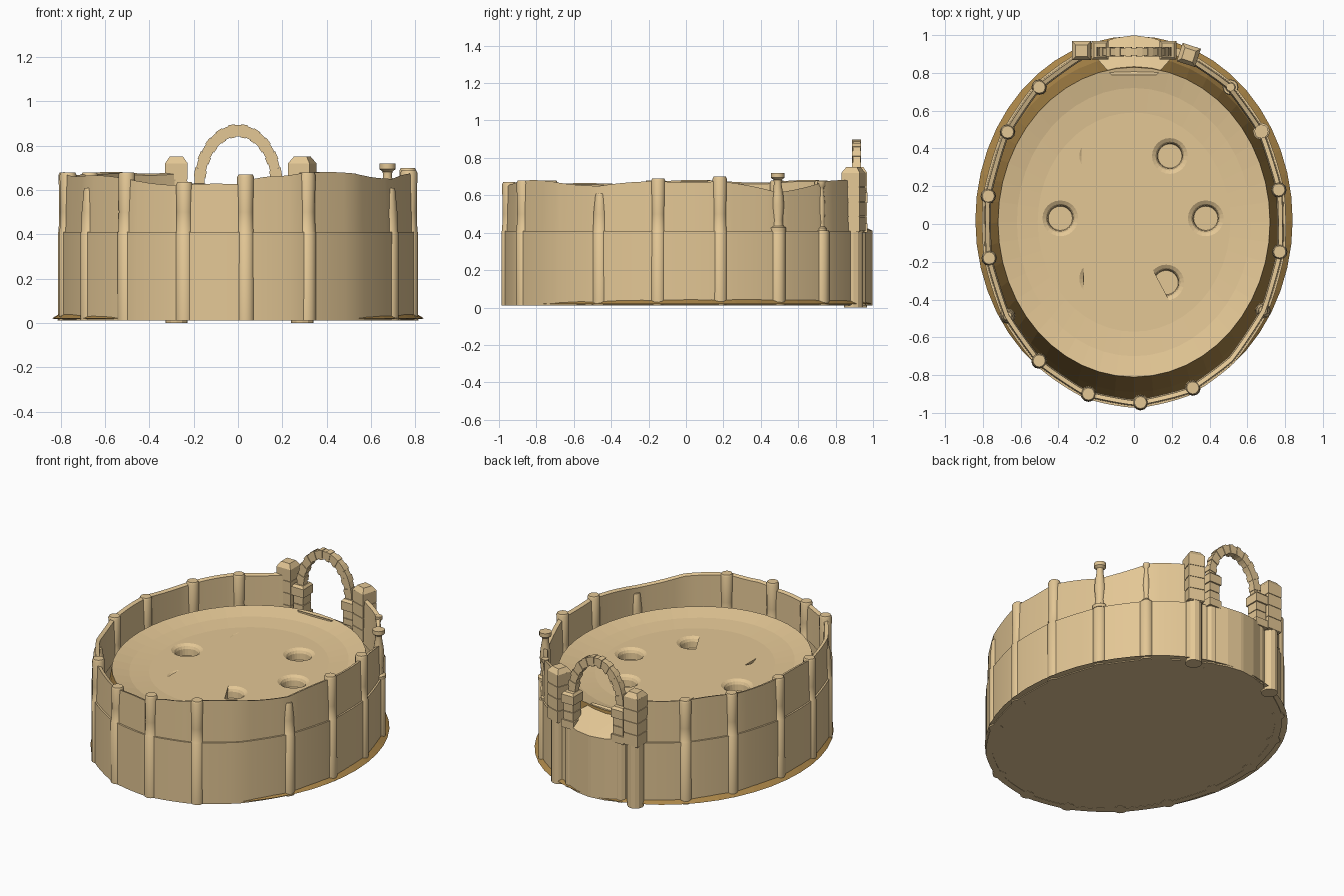
import bpy, bmesh
from math import sin, cos, pi, radians
from mathutils import Matrix, Vector

cube = bpy.data.objects.get("Cube")
if cube:
    bpy.data.objects.remove(cube, do_unlink=True)


def material(name, rgb):
    m = bpy.data.materials.new(name)
    m.use_nodes = True
    m.diffuse_color = (*rgb, 1)
    m.node_tree.nodes["Principled BSDF"].inputs["Base Color"].default_value = (*rgb, 1)
    return m


SAND = material("sandstone", (0.77, 0.57, 0.30))
EARTH = material("brown_earth", (0.41, 0.24, 0.066))


def finish(bm, name, smooth=None, mats=(SAND,)):
    bmesh.ops.recalc_face_normals(bm, faces=bm.faces)
    me = bpy.data.meshes.new(name)
    bm.to_mesh(me)
    bm.free()
    for m in mats:
        me.materials.append(m)
    if smooth:
        me.shade_smooth()
        me.set_sharp_from_angle(angle=radians(smooth))
    ob = bpy.data.objects.new(name, me)
    bpy.context.collection.objects.link(ob)
    return ob


def loft(bm, rings, caps=True, loop=False):
    """Skin a list of closed point rings."""
    vs = [[bm.verts.new(p) for p in r] for r in rings]
    n = len(vs[0])
    pairs = list(zip(vs, vs[1:])) + ([(vs[-1], vs[0])] if loop else [])
    for a, b in pairs:
        for i in range(n):
            j = (i + 1) % n
            bm.faces.new((a[i], a[j], b[j], b[i]))
    if caps:
        bm.faces.new(vs[0][::-1])
        bm.faces.new(vs[-1])


def ellipse(a, b, z, n=48, c=(0, 0)):
    return [(c[0] + a * cos(2 * pi * i / n), c[1] + b * sin(2 * pi * i / n), z) for i in range(n)]


def hull(bm, pts):
    vs = [bm.verts.new(p) for p in pts]
    bmesh.ops.convex_hull(bm, input=vs)


def block(bm, x, y, z0, z1, w, d, turn=0, taper=1.0):
    """Box with an optional narrowed top."""
    rot = Matrix.Rotation(radians(turn), 3, 'Z')
    hull(bm, [Vector((x, y, 0)) + rot @ Vector((sx * w / 2 * k, sy * d / 2 * k, z))
              for z, k in ((z0, 1), (z1, taper)) for sx in (-1, 1) for sy in (-1, 1)])


def turned(bm, x, y, profile, n=12):
    loft(bm, [ellipse(r, r, z, n, (x, y)) for r, z in profile])


# Earth mound with a slightly dished floor
bm = bmesh.new()
loft(bm, [ellipse(a, b, z, c=(0, y)) for a, b, z, y in (
    (0.78, 0.93, 0.012, 0), (0.84, 0.975, 0.02, .02), (0.80, 0.94, 0.045, .01),
    (0.77, 0.89, 0.16, 0), (0.72, 0.82, 0.513, .01), (0.62, 0.71, 0.488, .01),
    (0.51, 0.58, 0.476, .01))])
bm.normal_update()
for f in bm.faces:
    f.material_index = 0 if abs(f.normal.z) > 0.92 else 1
mound = finish(bm, "mound_floor", mats=(SAND, EARTH))


# Round pits in the floor, some partly filled: x, y, cut direction, cut distance
def pit(bm, x, y, direction=None, dist=0):
    part = bmesh.new()
    turned(part, x, y, [(0.064, 0.41), (0.068, 0.45), (0.076, 0.465), (0.105, 0.482)], 24)
    if direction is not None:
        d = Vector((cos(radians(direction)), sin(radians(direction)), 0))
        cut = bmesh.ops.bisect_plane(part, geom=part.verts[:] + part.edges[:] + part.faces[:],
                                     plane_co=Vector((x, y, 0)) + d * dist, plane_no=d,
                                     clear_inner=True)
        edges = [e for e in cut["geom_cut"] if isinstance(e, bmesh.types.BMEdge)]
        bmesh.ops.edgeloop_fill(part, edges=edges)
    bmesh.ops.recalc_face_normals(part, faces=part.faces)
    tmp = bpy.data.meshes.new("pit_part")
    part.to_mesh(tmp)
    part.free()
    bm.from_mesh(tmp)
    bpy.data.meshes.remove(tmp)


bm = bmesh.new()
for args in ((0.19, 0.36), (-0.39, 0.03), (0.38, 0.03), (0.17, -0.31, 28, -0.03),
             (-0.195, 0.36, 180, 0.083), (-0.195, -0.29, 180, 0.072)):
    pit(bm, *args)
cutter = finish(bm, "pit_cutter")
cutter.hide_render = True
cutter.hide_set(True)
cutter.display_type = 'WIRE'
mod = mound.modifiers.new("pits", 'BOOLEAN')
mod.operation, mod.solver, mod.object = 'DIFFERENCE', 'EXACT', cutter

# Wall line, and wall heights by angle in degrees
A, B = 0.787, 0.952
wall_top = {11: .675, 31: .615, 51: .675, 71: .675, 111: .68, 131: .68, 151: .67, 171: .68,
            191: .67, 211: .665, 231: .65, 251: .62, 271: .625, 276: .66, 291: .675, 311: .675,
            331: .65, 351: .675, 371: .675}


def top_height(t):
    """Ragged wall height, blended between neighbouring pillars."""
    t = 11 + (t - 11) % 360
    a = max(k for k in wall_top if k <= t)
    b = min(k for k in wall_top if k > t)
    u = (t - a) / (b - a)
    return wall_top[a] * (1 - u) + wall_top[b] * u + 0.006 * sin(pi * u) * (-1) ** (a // 20)


def rim(t, off, z, sag=0.0):
    """Point on the oval wall line, drawn inward between pillars."""
    k = 1 - sag * sin(pi * ((t - 11) % 20) / 20)
    r = radians(t)
    return ((A + off) * k * cos(r), (B + off) * k * sin(r), z)


# Lower wall, a complete oval ring
bm = bmesh.new()
loft(bm, [[rim(t, 0.022, .01, .006), rim(t, 0.022, .41, .006),
           rim(t, -0.02, .41, .006), rim(t, -0.02, .01, .006)]
          for t in range(11, 371, 4)], caps=False, loop=True)
finish(bm, "lower_wall", 35)

# Upper wall with a ragged top, open at the gate
bm = bmesh.new()
loft(bm, [[rim(t, 0.014, .40, .01), rim(t, 0.008, top_height(t), .01),
           rim(t, -0.015, top_height(t) - .008, .01), rim(t, -0.022, .40, .01)]
          for t in range(111, 432, 4)])
finish(bm, "upper_wall", 35)

# Pillars set along the wall: angle and top height
pillar_top = {11: .70, 130: .68, 149: .68, 171: .68, 191: .68, 211: .61, 230: .68, 252: .635,
              272.5: .67, 293.5: .68, 331: .61, 351: .69}
bm = bmesh.new()
for t, h in pillar_top.items():
    x, y, _ = rim(t, -.006, 0)
    slim = 0.7 if h < .62 else 1
    turned(bm, x, y, [(.042, .01), (.041, .408), (.038, .412), (.036, .5),
                      (.038 * slim, h - .012), (.032 * slim, h)])
finish(bm, "wall_pillars", 40)

# Turned balusters on short pillars, back left of the wall
bm = bmesh.new()
for t, h, w in ((31, .315, 1), (49.5, .27, .6)):
    x, y, _ = rim(t, 0, 0)
    turned(bm, x, y, [(.042, .01), (.042, .405), (.038, .412)])
    shape = [(.045, 0), (.045, .07), (.03, .1), (.027, .2), (.034, .45), (.03, .62),
             (.02, .82), (.022, .88), (.037, .92), (.037, 1)]
    turned(bm, x, y, [(r * w, .405 + h * z) for r, z in shape])
finish(bm, "balusters", 40)

# Gate sill sloping down from the floor, bulging out over the wall
bm = bmesh.new()
hull(bm, [(s * x, y, z) for s in (-1, 1) for x, y, top in
          ((.12, .79, .516), (.2, .88, .465), (.2, .95, .425), (.1, .985, .412), (.01, .998, .41))
          for z in (top, .01)])
finish(bm, "gate_sill")

# Gate posts of stacked blocks with chamfered caps, on round footings
bm = bmesh.new()
for x, y, turn in ((-.278, .918, 0), (.29, .895, -18)):
    turned(bm, x, y, [(.05, 0), (.05, .415)])
    for i in range(4):
        z = .405 + .0788 * i
        block(bm, x, y, z, z + .005, .094, .094, turn)
        block(bm, x, y, z + .005, z + .0788, .102, .102, turn)
    block(bm, x, y, .72, .75, .102, .102, turn, .6)
finish(bm, "gate_posts")

# Short columns carrying the arch
bm = bmesh.new()
for s in (-1, 1):
    turned(bm, s * .18, .92, [(.042, .01), (.042, .41)])
    block(bm, s * .18, .92, .40, .45, .09, .10)
    block(bm, s * .18, .92, .45, .503, .072, .08)
    block(bm, s * .18, .92, .507, .56, .072, .08)
    block(bm, s * .18, .92, .56, .615, .088, .10)
    block(bm, s * .18, .92, .615, .63, .088, .10, 0, .75)
finish(bm, "arch_columns")

# Arch of wedge stones, alternately proud and recessed
bm = bmesh.new()
STONES = 21
for i in range(STONES):
    grow = 0.004 * (i % 2)
    a0, a1 = pi * i / STONES, pi * (i + 1) / STONES
    hull(bm, [(rx * cos(a), .912 + sy * (.02 + grow), .62 + rz * sin(a))
              for a in (a0, a1) for sy in (-1, 1)
              for rx, rz in ((.198 + grow, .274 + grow), (.152 - grow, .222 - grow))])
finish(bm, "gate_arch")
